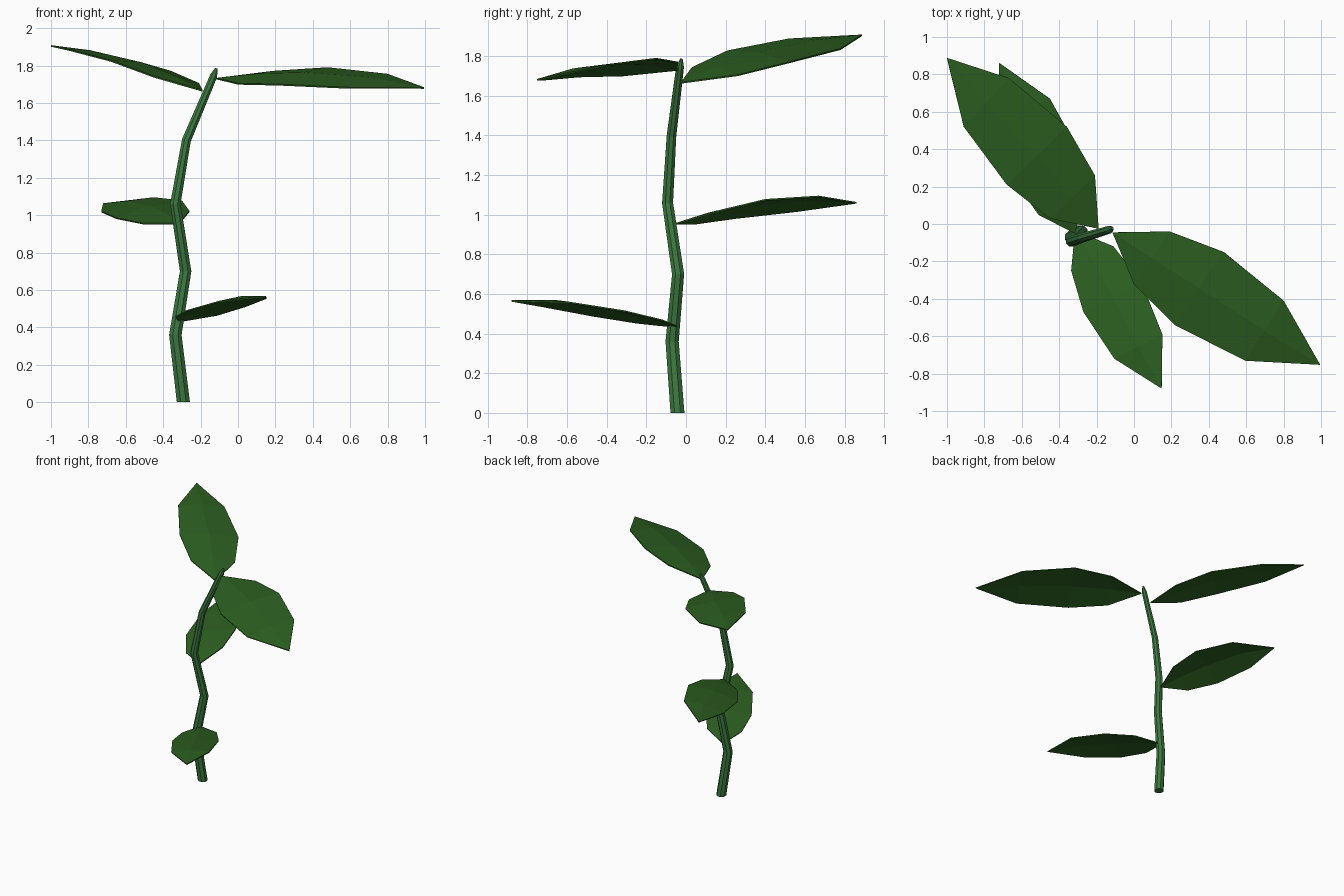
import bpy, bmesh, math
from mathutils import Vector

if "Cube" in bpy.data.objects:
    bpy.data.objects.remove(bpy.data.objects["Cube"])


def material(name, rgb):
    m = bpy.data.materials.new(name)
    m.diffuse_color = (*rgb, 1)
    m.use_nodes = True
    m.node_tree.nodes["Principled BSDF"].inputs["Base Color"].default_value = m.diffuse_color
    return m


def finish(name, bm, mat):
    bmesh.ops.recalc_face_normals(bm, faces=bm.faces)
    me = bpy.data.meshes.new(name)
    bm.to_mesh(me)
    bm.free()
    ob = bpy.data.objects.new(name, me)
    me.materials.append(mat)
    bpy.context.collection.objects.link(ob)
    return ob


stem_green = material("stem_green", (0.045, 0.19, 0.05))
leaf_green = material("leaf_green", (0.025, 0.115, 0.015))

# Stem: tapering eight-sided tube along a zigzag path (x, y, z, radius)
path = [(-.292, -.043, 0, .038), (-.335, -.07, .36, .036), (-.28, -.04, .70, .033),
        (-.335, -.093, 1.06, .030), (-.276, -.073, 1.40, .026),
        (-.13, -.03, 1.745, .021), (-.115, -.023, 1.785, .007)]
SIDES = 8
bm = bmesh.new()
rings = []
for i, (x, y, z, r) in enumerate(path):
    a = Vector(path[max(i - 1, 0)][:3])
    b = Vector(path[min(i + 1, len(path) - 1)][:3])
    tangent = Vector((0, 0, 1)) if i == 0 else (b - a).normalized()
    turn = Vector((0, 0, 1)).rotation_difference(tangent)
    ring = []
    for k in range(SIDES):
        t = math.tau * (k + .5) / SIDES
        offset = turn @ Vector((r * math.cos(t), r * math.sin(t), 0))
        ring.append(bm.verts.new(Vector((x, y, z)) + offset))
    rings.append(ring)
for a, b in zip(rings, rings[1:]):
    for k in range(SIDES):
        n = (k + 1) % SIDES
        bm.faces.new((a[k], a[n], b[n], b[k]))
bm.faces.new(rings[0])
bm.faces.new(rings[-1])
finish("stem", bm, stem_green)


# Leaf: base, tip and three left/right edge pairs with a slightly raised midrib
def leaf(name, base, tip, left, right, raise_mid=.018):
    bm = bmesh.new()
    vb, vt = bm.verts.new(base), bm.verts.new(tip)
    rows = []
    for l, r in zip(left, right):
        mid = (Vector(l) + Vector(r)) / 2 + Vector((0, 0, raise_mid))
        rows.append([bm.verts.new(p) for p in (l, mid, r)])
    for s in (0, 1):
        bm.faces.new((vb, rows[0][s], rows[0][s + 1]))
        for a, b in zip(rows, rows[1:]):
            bm.faces.new((a[s], b[s], b[s + 1], a[s + 1]))
        bm.faces.new((rows[2][s], vt, rows[2][s + 1]))
    ob = finish(name, bm, leaf_green)
    solid = ob.modifiers.new("thickness", "SOLIDIFY")
    solid.thickness = .008
    solid.offset = 0


leaf("lower_front_leaf", (-.315, -.035, .432), (.148, -.88, .565),
     [(-.335, -.25, .455), (-.27, -.47, .49), (-.105, -.72, .537)],
     [(-.11, -.12, .467), (.04, -.31, .513), (.152, -.59, .557)])
leaf("middle_back_leaf", (-.315, -.05, .955), (-.72, .86, 1.06),
     [(-.51, .05, .955), (-.65, .25, .983), (-.73, .56, 1.018)],
     [(-.26, .17, 1.02), (-.30, .40, 1.075), (-.45, .67, 1.092)])
leaf("upper_back_leaf", (-.19, -.025, 1.665), (-1, .888, 1.905),
     [(-.45, .03, 1.74), (-.68, .21, 1.825), (-.91, .52, 1.885)],
     [(-.21, .26, 1.703), (-.36, .52, 1.768), (-.67, .78, 1.835)])
leaf("upper_front_leaf", (-.115, -.045, 1.73), (.995, -.752, 1.68),
     [(.19, -.04, 1.768), (.48, -.15, 1.787), (.80, -.41, 1.752)],
     [(.0, -.32, 1.702), (.22, -.54, 1.697), (.595, -.73, 1.68)])
